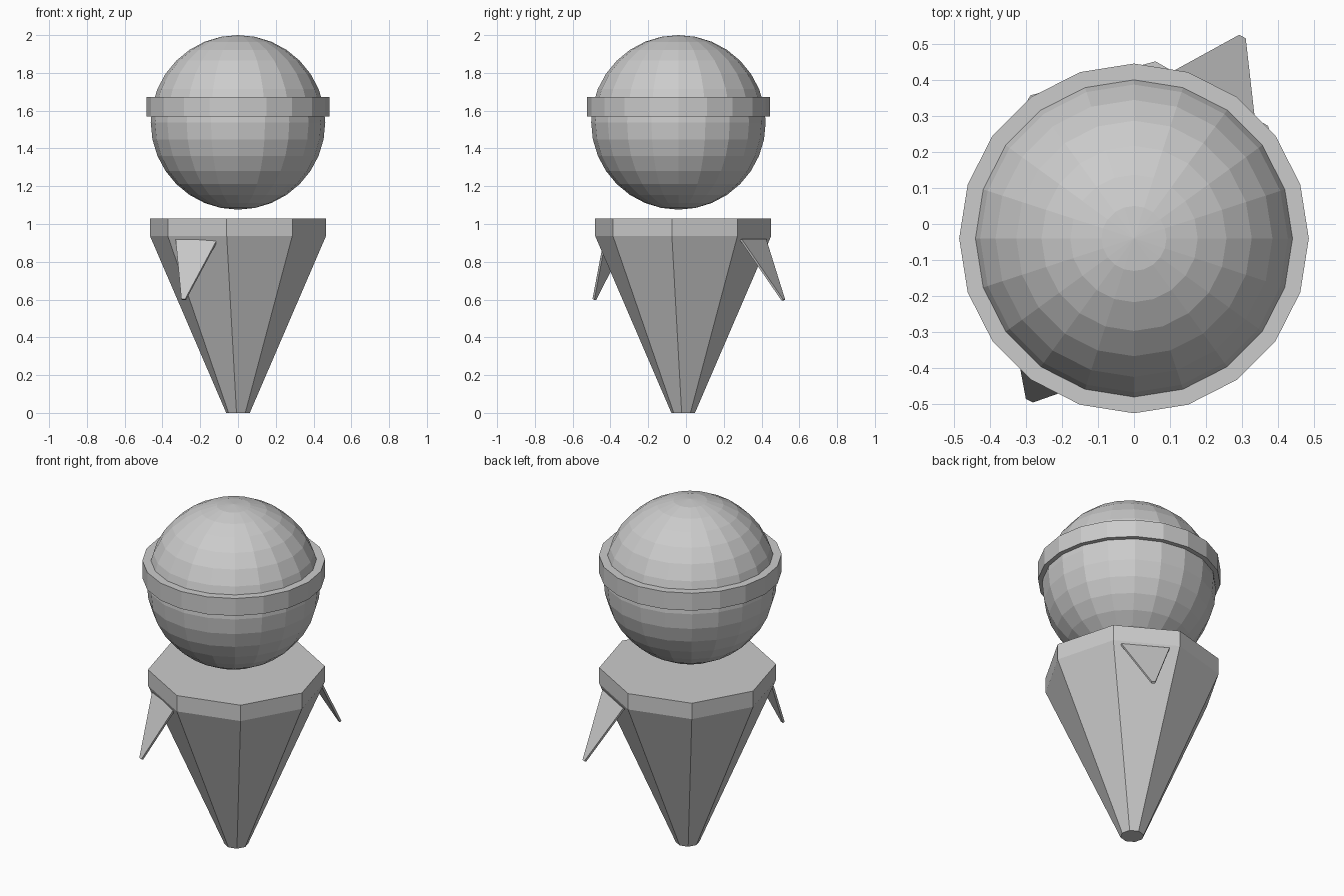
import bpy, bmesh
from math import sin, cos, pi, radians
from mathutils import Vector

if "Cube" in bpy.data.objects:
    bpy.data.objects.remove(bpy.data.objects["Cube"])


def make_object(name, bm):
    bmesh.ops.recalc_face_normals(bm, faces=bm.faces)
    mesh = bpy.data.meshes.new(name)
    bm.to_mesh(mesh)
    bm.free()
    obj = bpy.data.objects.new(name, mesh)
    bpy.context.collection.objects.link(obj)
    return obj


def lathe(name, profile, sides, centre, turn=0.0, closed=False):
    """Revolve (radius, z) points; open profiles get flat end caps."""
    bm = bmesh.new()
    rings = [[bm.verts.new((centre[0] + r * cos(turn + 2 * pi * i / sides),
                            centre[1] + r * sin(turn + 2 * pi * i / sides), z))
              for i in range(sides)] for r, z in profile]
    pairs = list(zip(rings, rings[1:]))
    if closed:
        pairs.append((rings[-1], rings[0]))
    else:
        bm.faces.new(rings[0])
        bm.faces.new(rings[-1])
    for a, b in pairs:
        for i in range(sides):
            j = (i + 1) % sides
            bm.faces.new((a[i], a[j], b[j], b[i]))
    return make_object(name, bm)


def fin(name, corners, thickness=0.012):
    """Thin plate thickened inwards from its outer face."""
    pts = [Vector(c) for c in corners]
    n = (pts[1] - pts[0]).cross(pts[2] - pts[0]).normalized()
    if n.x * pts[0].x + n.y * pts[0].y < 0:
        n = -n
    bm = bmesh.new()
    outer = [bm.verts.new(p) for p in pts]
    inner = [bm.verts.new(p - n * thickness) for p in pts]
    bm.faces.new(outer)
    bm.faces.new(inner[::-1])
    for i in range(len(pts)):
        j = (i + 1) % len(pts)
        bm.faces.new((outer[i], inner[i], inner[j], outer[j]))
    return make_object(name, bm)


# Floating ball head
bm = bmesh.new()
bmesh.ops.create_uvsphere(bm, u_segments=20, v_segments=16, radius=0.462)
bmesh.ops.translate(bm, verts=bm.verts, vec=(0, -0.04, 1.538))
make_object("head_ball", bm)

# Band around the ball
lathe("head_band", [(0.485, 1.57), (0.485, 1.672), (0.438, 1.672), (0.438, 1.57)],
      20, (0, -0.04), closed=True)

# Tapered eight-sided body with an upright rim
lathe("body", [(0.063, 0), (0.47, 0.937), (0.47, 1.03)],
      8, (0, -0.015), turn=radians(262.7))

# Two drooping side fins
fin("front_fin", [(-0.33, -0.325, 0.917), (-0.11, -0.435, 0.92),
                  (-0.28, -0.495, 0.603), (-0.30, -0.485, 0.603)])
fin("back_fin", [(0.335, 0.295, 0.92), (0.11, 0.425, 0.92),
                 (0.292, 0.525, 0.60), (0.31, 0.515, 0.60)])
